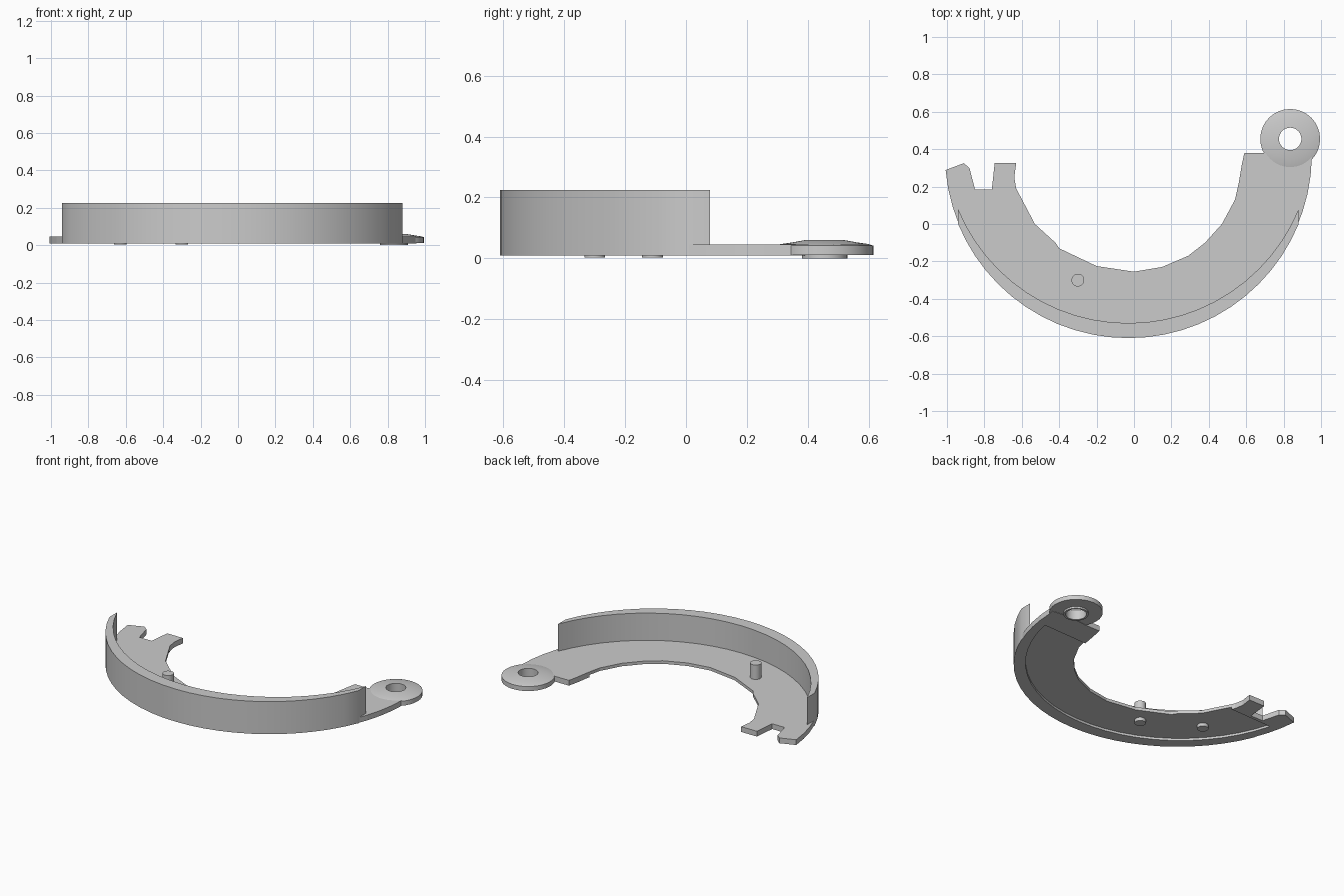
import bpy, bmesh
from math import sin, cos, pi, radians

if "Cube" in bpy.data.objects:
    bpy.data.objects.remove(bpy.data.objects["Cube"])


def arc(cx, cy, r, a0, a1, n):
    """Points on a circle; angles in degrees, measured from straight down (-y)."""
    pts = []
    for i in range(n + 1):
        a = radians(a0 + (a1 - a0) * i / n)
        pts.append((cx + r * sin(a), cy - r * cos(a)))
    return pts


def finish(bm, name):
    bmesh.ops.recalc_face_normals(bm, faces=bm.faces[:])
    me = bpy.data.meshes.new(name)
    bm.to_mesh(me)
    bm.free()
    ob = bpy.data.objects.new(name, me)
    bpy.context.collection.objects.link(ob)
    return ob


def prism(name, outline, z0, z1):
    bm = bmesh.new()
    face = bm.faces.new([bm.verts.new((x, y, z0)) for x, y in outline])
    ext = bmesh.ops.extrude_face_region(bm, geom=[face])
    verts = [g for g in ext["geom"] if isinstance(g, bmesh.types.BMVert)]
    bmesh.ops.translate(bm, verts=verts, vec=(0, 0, z1 - z0))
    return finish(bm, name)


def ring(name, profile, loc, n):
    """Revolve a closed (radius, z) profile around a vertical axis."""
    bm = bmesh.new()
    loops = [[bm.verts.new((loc[0] + r * cos(2 * pi * i / n),
                            loc[1] + r * sin(2 * pi * i / n), z))
              for r, z in profile] for i in range(n)]
    k = len(profile)
    for i in range(n):
        a, b = loops[i], loops[(i + 1) % n]
        for j in range(k):
            bm.faces.new((a[j], b[j], b[(j + 1) % k], a[(j + 1) % k]))
    return finish(bm, name)


def smooth(ob):
    bpy.ops.object.select_all(action='DESELECT')
    ob.select_set(True)
    bpy.context.view_layer.objects.active = ob
    bpy.ops.object.shade_smooth_by_angle(angle=radians(30))


CX, CY, R = -0.03, 0.374, 0.984

# curved friction rim: a crescent between two shifted arcs
rim = prism("shoe_rim",
            arc(CX, CY, R, -67.6, 67.6, 24) + arc(CX, CY + 0.08, R, 67.6, -67.6, 24),
            0.01, 0.225)

# flat web plate with notched left end and pivot tab at the right
inner = [(0.955, 0.38), (0.87, 0.39), (0.79, 0.39), (0.70, 0.38),
         (0.59, 0.38), (0.575, 0.31), (0.56, 0.22), (0.54, 0.13),
         (0.47, 0.0), (0.38, -0.1), (0.29, -0.17), (0.15, -0.23), (0.0, -0.255),
         (-0.2, -0.225), (-0.40, -0.13), (-0.42, -0.1), (-0.53, 0.0),
         (-0.63, 0.19), (-0.64, 0.25), (-0.63, 0.325), (-0.745, 0.325),
         (-0.76, 0.185), (-0.85, 0.185), (-0.88, 0.3), (-0.91, 0.325)]
plate = prism("web_plate", arc(CX, CY, 0.981, -85, 89, 30) + inner, 0.01, 0.045)

# shallow recess under the plate
cutter = prism("recess_cutter", arc(CX, 0.40, 0.93, -75, 79, 24), -0.05, 0.025)
cutter.hide_render = True
cutter.hide_set(True)
mod = plate.modifiers.new("recess", 'BOOLEAN')
mod.operation = 'DIFFERENCE'
mod.solver = 'EXACT'
mod.object = cutter

# pivot eye: domed washer with a bored boss
eye = ring("pivot_eye",
           [(0.062, 0.0), (0.075, 0.0), (0.075, 0.012), (0.16, 0.012), (0.16, 0.042),
            (0.145, 0.047), (0.11, 0.052), (0.065, 0.06), (0.060, 0.06)],
           (0.835, 0.455), 32)

# guide pin through the plate, and a short stud below it
for name, x, y, z0, z1 in (("guide_pin", -0.3, -0.3, 0.003, 0.14),
                           ("lower_stud", -0.63, -0.11, 0.003, 0.035)):
    smooth(prism(name, arc(x, y, 0.034, 0, 345, 23), z0, z1))

for ob in (rim, eye):
    smooth(ob)
